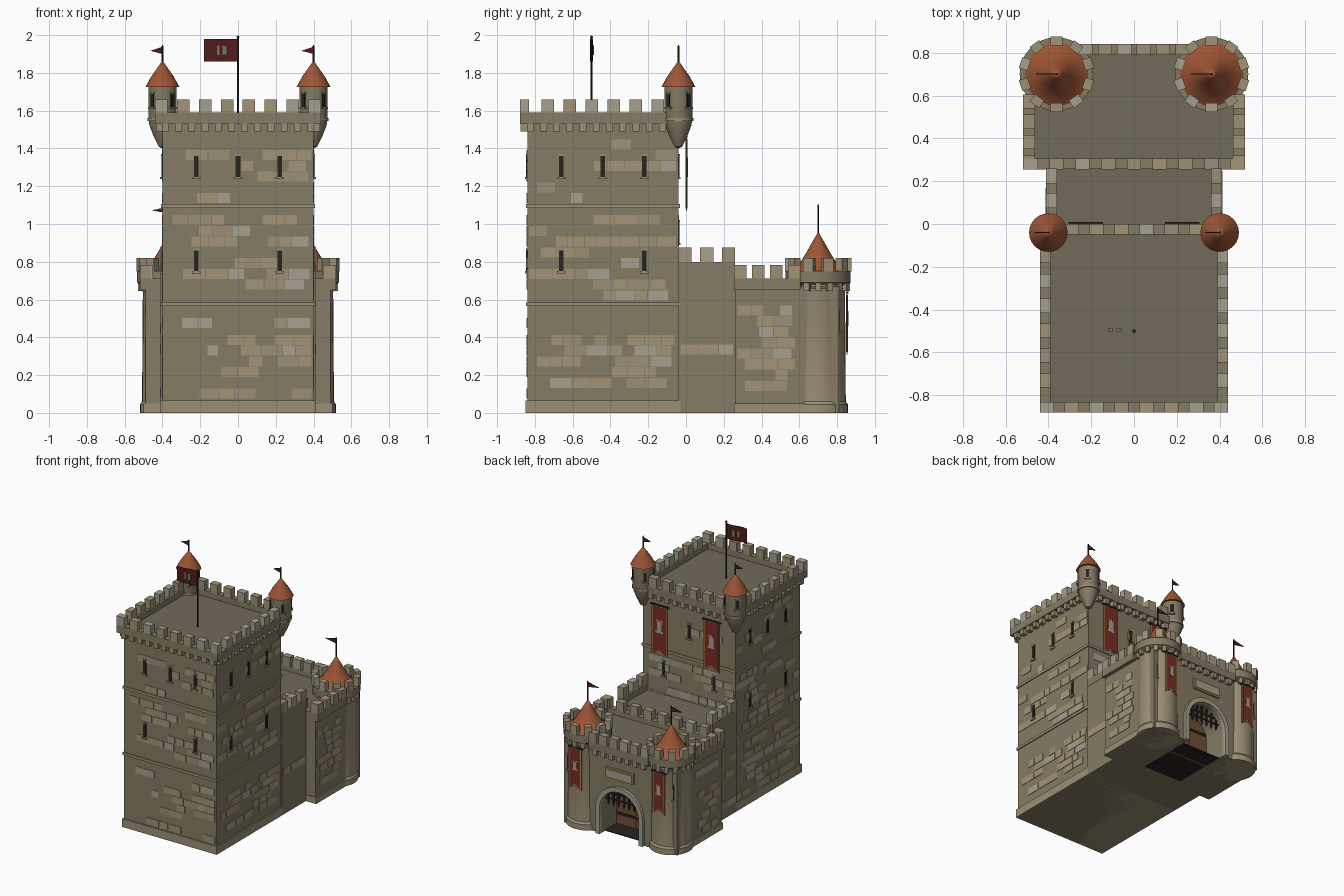
import bpy, bmesh, math, random
from mathutils import Matrix, Vector

if "Cube" in bpy.data.objects:
    bpy.data.objects.remove(bpy.data.objects["Cube"])

random.seed(4)
COL = dict(wall=(.235, .2, .13), trim=(.33, .275, .18), tan=(.37, .295, .185), pale=(.38, .35, .27),
           dark=(.2, .175, .12), floor=(.165, .145, .10), roof=(.34, .09, .035), black=(.02, .017, .014),
           red=(.19, .025, .02), gold=(.42, .27, .06), wood=(.16, .075, .035), flag=(.08, .012, .012))
MATS = {}
for k, c in COL.items():
    MATS[k] = bpy.data.materials.new(k)
    MATS[k].diffuse_color = (*c, 1)

PARTS = {}  # (part, material) -> bmesh collecting many boxes


def finish(name, bm, mat, smooth=False):
    bmesh.ops.recalc_face_normals(bm, faces=bm.faces)
    me = bpy.data.meshes.new(name)
    bm.to_mesh(me)
    bm.free()
    ob = bpy.data.objects.new(name, me)
    bpy.context.collection.objects.link(ob)
    me.materials.append(MATS[mat])
    if smooth:
        bpy.context.view_layer.objects.active = ob
        ob.select_set(True)
        bpy.ops.object.shade_smooth_by_angle(angle=math.radians(35))
        ob.select_set(False)
    return ob


def frame_matrix(frame):
    return Matrix.Translation((frame[0], frame[1], 0)) @ Matrix.Rotation(math.radians(frame[2]), 4, 'Z')


def box(part, mat, frame, u, out, z, w, d, h):
    """Box on a wall: frame = (x, y, angle), u along the wall, out = distance outward, z = bottom."""
    if (part, mat) not in PARTS:
        PARTS[part, mat] = bmesh.new()
    m = frame_matrix(frame) @ Matrix.Translation((u, -out, z + h / 2)) @ Matrix.Diagonal((w, d, h, 1))
    bmesh.ops.create_cube(PARTS[part, mat], size=1, matrix=m)


def block(part, mat, x0, x1, y0, y1, z0, z1):
    box(part, mat, (0, 0, 0), (x0 + x1) / 2, -(y0 + y1) / 2, z0, x1 - x0, y1 - y0, z1 - z0)


def lathe(name, mat, x, y, prof, n=24):
    bm = bmesh.new()
    vs = [bm.verts.new((x + r, y, z)) for r, z in prof]
    es = [bm.edges.new(p) for p in zip(vs, vs[1:])]
    bmesh.ops.spin(bm, geom=vs + es, cent=(x, y, 0), axis=(0, 0, 1), angle=2 * math.pi, steps=n)
    bmesh.ops.remove_doubles(bm, verts=bm.verts, dist=1e-5)
    return finish(name, bm, mat, True)


def prism(name, mat, frame, pts, out0, out1):
    """Outline in (u, z) extruded outward from out0 to out1."""
    bm = bmesh.new()
    f = bm.faces.new([bm.verts.new((u, -out0, z)) for u, z in pts])
    ext = bmesh.ops.extrude_face_region(bm, geom=[f])['geom']
    bmesh.ops.translate(bm, vec=Vector((0, out0 - out1, 0)), verts=[v for v in ext if isinstance(v, bmesh.types.BMVert)])
    bm.transform(frame_matrix(frame))
    return finish(name, bm, mat)


def battlement(part, frame, out, length, z0, z1, z2, n, w=.066, t=.05, ends=True):
    """Parapet wall with merlons; out = outer face."""
    box(part + '_parapet', 'wall', frame, 0, out - t / 2, z0, length, t, z1 - z0)
    step = (length - w) / (n - 1)
    for i in range(0 if ends else 1, n if ends else n - 1):
        box(part + '_merlons', random.choice(('pale', 'tan', 'trim')), frame,
            -length / 2 + w / 2 + i * step, out - t / 2, z1, w, t, z2 - z1)


def slit(frame, u, out, z, h=.11):
    box('arrow_slits', 'black', frame, u, out, z, .024, .012, h)
    box('slit_sills', 'trim', frame, u, out, z - .012, .045, .024, .012)
    box('slit_heads', 'trim', frame, u, out, z + h, .03, .014, .01)


def stones(frame, out, u0, u1, z0, z1, density):
    """Clusters of slightly raised blocks in a running bond."""
    row, z = 0, z0
    while z + .055 <= z1:
        u, run = u0 + .04 * (row % 2), 0
        while u < u1 - .06:
            w = min(random.uniform(.06, .125), u1 - u)
            if run > 0 or random.random() < density:
                run = run - 1 if run > 0 else random.randint(0, 2)
                box('wall_stones', random.choice(('tan', 'tan', 'trim', 'pale')), frame, u + w / 2, out, z, w - .004, .007, .053)
            u += w
        z += .057
        row += 1


def pole_flag(x, y, z0, z1, length, part):
    lathe(part + '_pole', 'black', x, y, [(0, z0), (.005, z0), (.005, z1 - .01), (0, z1)], 8)
    prism(part + '_pennant', 'flag', (x, y, 0), [(0, z1 - .05), (-length, z1 - .033), (0, z1 - .012)], -.003, .003)


def banner(name, frame, u, out, z0, z1, w):
    """Swallow-tailed hanging with gold border and a small tower emblem."""
    def shape(hw, a, b):
        return [(u - hw, a), (u, a + .03), (u + hw, a), (u + hw, b), (u - hw, b)]
    prism(name + '_border', 'gold', frame, shape(w / 2, z0, z1), out - .003, out + .003)
    prism(name + '_cloth', 'red', frame, shape(w / 2 - .01, z0 + .012, z1 - .01), out - .005, out + .005)
    box('banner_rods', 'black', frame, u, out, z1 - .004, w + .02, .012, .012)
    zc, k = z0 + (z1 - z0) * .5, w / .16
    box('banner_emblems', 'pale', frame, u, out + .004, zc, .045 * k, .006, .08 * k)
    box('banner_emblems', 'pale', frame, u, out + .004, zc - .02 * k, .07 * k, .006, .02 * k)
    for s in (-1, 0, 1):
        box('banner_emblems', 'pale', frame, u + s * .024 * k, out + .004, zc + .08 * k, .014 * k, .006, .02 * k)


# Keep: body, plinth, string courses, roof floor
KY = -.44
block('keep_body', 'wall', -.4, .4, KY - .4, KY + .4, 0, 1.53)
block('keep_plinth', 'trim', -.41, .41, KY - .41, KY + .41, 0, .065)
for z in (.565, 1.085):
    block('keep_string_courses', 'trim', -.408, .408, KY - .408, KY + .408, z, z + .02)
block('keep_roof_floor', 'floor', -.4, .4, KY - .4, KY + .4, 1.53, 1.545)
for a in (0, 90, 180, 270):
    fr = (0, KY, a)
    battlement('keep', fr, .44, .88, 1.53, 1.59, 1.66, 8, ends=a % 180 == 0)
    for i in range(12):
        box('keep_corbels', 'trim', fr, -.385 + i * .07, .415, 1.49, .036, .04, .045)
    for u in (-.22, 0, .22):
        if a != 180 or u == 0:
            slit(fr, u, .4, 1.25)
        if u:
            slit(fr, u, .4, .9 if a == 180 else .75)
    for z0, z1, d in ((.075, .45, .36), (.45, .56, .15), (.595, 1.07, .28), (1.11, 1.46, .14)):
        stones(fr, .4, -.39, .39, z0, z1, d)

# Keep flag, gently waved
lathe('keep_flagpole', 'black', 0, -.5, [(0, 1.54), (.006, 1.54), (.006, 1.985), (.009, 1.99), (0, 2.0)], 8)
bm = bmesh.new()
cols = [[bm.verts.new((-.03 * i, -.5 + .008 * math.sin(i * math.pi / 3), z)) for z in (1.86, 1.98)] for i in range(7)]
for a, b in zip(cols, cols[1:]):
    bm.faces.new((a[0], b[0], b[1], a[1]))
bmesh.ops.solidify(bm, geom=bm.faces[:], thickness=.004)
finish('keep_flag_cloth', bm, 'flag')
for x in (-.11, -.07):
    block('keep_flag_emblem', 'dark', x - .012, x + .012, -.505, -.488, 1.895, 1.945)

# Corner turrets with conical roofs
for x in (-.4, .4):
    y = -.04
    lathe('turret_body', 'wall', x, y, [(0, 1.40), (.02, 1.41), (.045, 1.46), (.068, 1.52), (.075, 1.56), (.075, 1.74), (0, 1.74)])
    lathe('turret_collar', 'trim', x, y, [(.07, 1.545), (.08, 1.545), (.08, 1.56), (.07, 1.56)])
    lathe('turret_roof', 'roof', x, y, [(0, 1.725), (.09, 1.725), (.06, 1.78), (.025, 1.83), (0, 1.865)])
    pole_flag(x, y, 1.85, 1.95, .065, 'turret')
    for a in (-45, 45, 135, 225):
        slit((x, y, a), 0, .073, 1.62, .07)

# Keep rear banners
for u in (-.225, .225):
    banner('keep_banner', (0, KY, 180), u, .443, 1.07, 1.46, .14)

# Middle range between keep and gatehouse
block('middle_body', 'wall', -.41, .41, -.04, .26, 0, .74)
block('middle_floor', 'floor', -.36, .36, -.04, .26, .74, .75)
for a in (90, 270):
    battlement('middle', (0, .11, a), .412, .30, .74, .80, .875, 3, w=.07, t=.052)
    stones((0, .11, a), .41, -.14, .14, .08, .6, .08)

# Gatehouse: front wall plus a mass with an arched passage
R, SP, W, TOP = .17, .2, .49, .66
arc = [(R * math.cos(math.pi * i / 16), SP + R * math.sin(math.pi * i / 16)) for i in range(17)]
block('gatehouse_front_mass', 'wall', -W, W, .26, .32, 0, TOP)
prism('gatehouse_arched_mass', 'wall', (0, 0, 180),
      [(W, 0), (W, TOP), (-W, TOP), (-W, 0), (-R, 0)] + arc[::-1] + [(R, 0)], .32, .81)
block('gatehouse_floor', 'floor', -W, W, .26, .81, TOP, .672)
block('passage_floor', 'black', -R, R, .32, .76, 0, .006)
for s in (-1, 1):
    block('gatehouse_plinth', 'trim', s * .44 - .06, s * .44 + .06, .255, .7, 0, .05)
battlement('gatehouse', (0, .26, 0), .005, 1.03, .65, .712, .783, 9)
battlement('gatehouse', (0, .84, 180), 0, .52, .65, .712, .783, 6)
for a in (90, 270):
    battlement('gatehouse', (0, .43, a), .518, .35, .65, .712, .783, 4, t=.055)
    stones((0, .43, a), .49, -.16, .15, .06, .6, .36)
for i in range(7):
    box('gatehouse_corbels', 'trim', (0, .81, 180), -.21 + i * .07, .012, .61, .036, .03, .045)

# Gate: arch surround, doors, portcullis, blank plaque
RO = .205
outer = [(RO * math.cos(math.pi * i / 16), SP + RO * math.sin(math.pi * i / 16)) for i in range(17)]
prism('gate_arch_surround', 'pale', (0, 0, 180),
      [(RO, 0)] + outer + [(-RO, 0), (-R, 0)] + arc[::-1] + [(R, 0)], .80, .832)
prism('gate_doors', 'wood', (0, 0, 180), [(-R, 0)] + arc[::-1] + [(R, 0)], .60, .62)
block('door_gap', 'black', -.004, .004, .61, .622, 0, .36)
for s in (-1, 1):
    for z in (.08, .24):
        block('door_straps', 'black', s * .085 - .075, s * .085 + .075, .62, .625, z, z + .02)
for i in range(-3, 4):
    x = i * .045
    top = SP + math.sqrt(R * R - x * x)
    block('portcullis_bars', 'black', x - .006, x + .006, .762, .774, .245, top)
    prism('portcullis_spike', 'black', (0, 0, 180), [(x - .008, .245), (x, .22), (x + .008, .245)], .762, .774)
for z in (.265, .31):
    hw = math.sqrt(R * R - (z - SP) ** 2)
    block('portcullis_bars', 'black', -hw, hw, .764, .772, z, z + .01)
block('plaque_frame', 'gold', -.12, .12, .81, .825, .46, .54)
block('plaque_panel', 'pale', -.108, .108, .81, .83, .472, .528)

# Round gate towers
for s in (-1, 1):
    x, y = s * .362, .70
    lathe('gate_tower_body', 'trim', x, y, [(0, 0), (.157, 0), (.157, .045), (.146, .06), (.142, .64), (.15, .66), (0, .66)], 32)
    lathe('gate_tower_crown', 'wall', x, y, [(0, .675), (.15, .675), (.172, .69), (.172, .75), (.13, .75), (.13, .74), (0, .74)], 32)
    lathe('gate_tower_roof', 'roof', x, y, [(0, .748), (.152, .748), (.108, .775), (.062, .85), (.026, .915), (0, .958)])
    pole_flag(x, y, .94, 1.105, .095, 'gate_tower')
    for i in range(10):
        box('gate_tower_merlons', random.choice(('pale', 'tan', 'trim')), (x, y, 36 * i), 0, .155, .748, .054, .042, .072)
    for i in range(16):
        box('gate_tower_corbels', 'trim', (x, y, 22.5 * i), 0, .152, .645, .03, .03, .045)
    slit((x, y, 180 - s * 45), 0, .143, .43)
    banner('gate_tower_banner', (x, y, 180), 0, .153, .31, .635, .105)

# Turn every collected group of boxes into an object
for (part, mat), bm in PARTS.items():
    finish(part + '_' + mat, bm, mat)

for m in bpy.data.materials:
    if m.users and not m.is_grease_pencil:
        m.use_nodes = True
        m.node_tree.nodes["Principled BSDF"].inputs["Base Color"].default_value = m.diffuse_color
